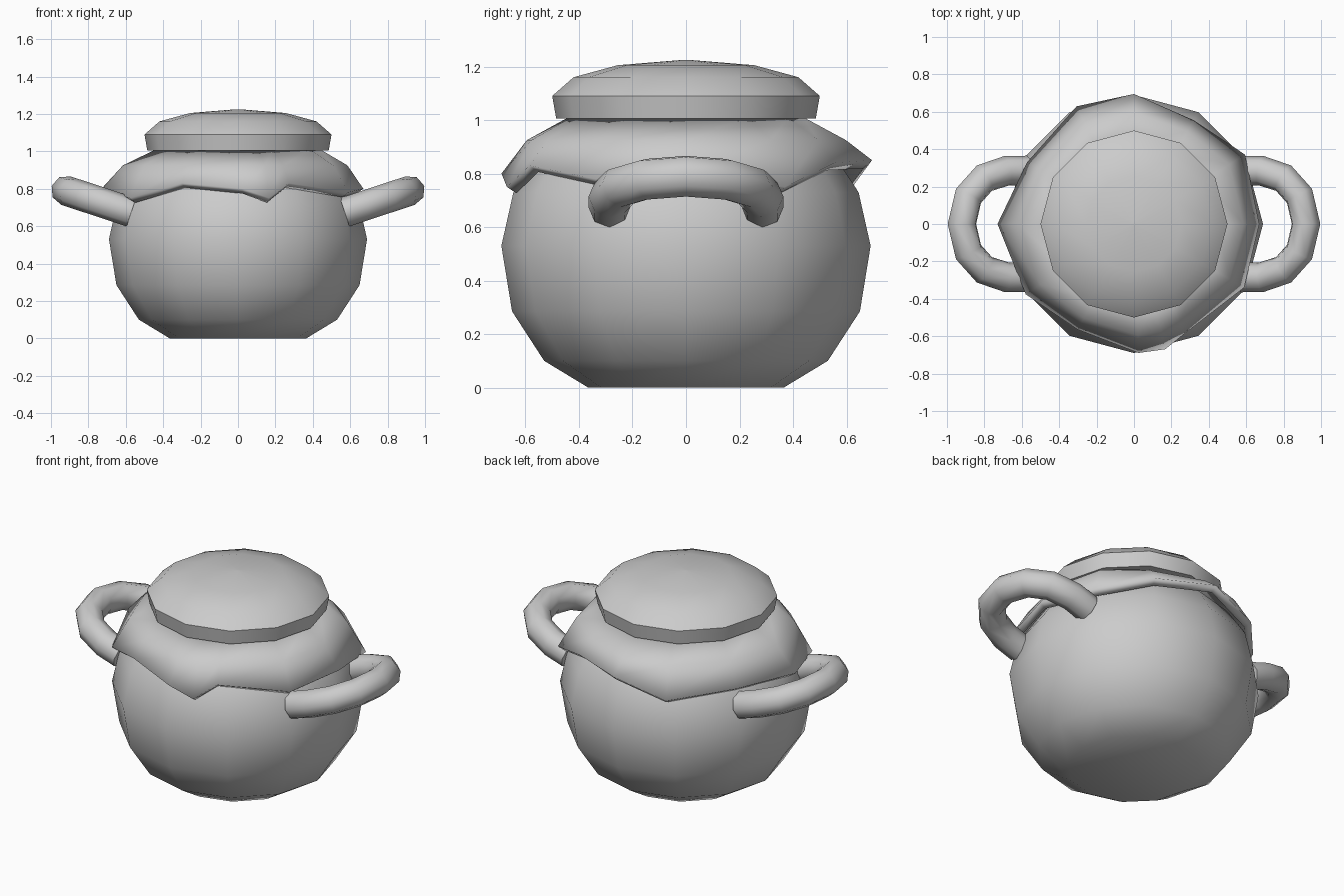
import bpy, bmesh, math
from mathutils import Vector

cube = bpy.data.objects.get("Cube")
if cube:
    bpy.data.objects.remove(cube)

grey = bpy.data.materials.new("clay_grey")
grey.use_nodes = True
GREY = (0.6, 0.6, 0.6, 1)
grey.diffuse_color = GREY
grey.node_tree.nodes["Principled BSDF"].inputs["Base Color"].default_value = GREY


def polar(deg, r, z):
    a = math.radians(deg)
    return Vector((r * math.cos(a), r * math.sin(a), z))


def skin(name, rings, cap=True):
    """Bridge closed rings of points, bottom to top, into one mesh."""
    bm = bmesh.new()
    loops = [[bm.verts.new(p) for p in ring] for ring in rings]
    n = len(loops[0])
    for low, high in zip(loops, loops[1:]):
        for i in range(n):
            j = (i + 1) % n
            bm.faces.new((low[i], low[j], high[j], high[i]))
    if cap:
        bm.faces.new(loops[0][::-1])
        bm.faces.new(loops[-1])
    mesh = bpy.data.meshes.new(name)
    bm.to_mesh(mesh)
    bm.free()
    obj = bpy.data.objects.new(name, mesh)
    bpy.context.collection.objects.link(obj)
    return obj


def lathe(name, profile):
    return skin(name, [[polar(i * 30, r, z) for i in range(12)] for r, z in profile])


def finish(obj, angle=42):
    obj.data.materials.clear()
    obj.data.materials.append(grey)
    bpy.ops.object.select_all(action='DESELECT')
    obj.select_set(True)
    bpy.context.view_layer.objects.active = obj
    bpy.ops.object.shade_smooth_by_angle(angle=math.radians(angle))


# Round pot body
finish(lathe("pot_body", [(0.365, 0), (0.53, 0.10), (0.65, 0.285), (0.69, 0.53),
                          (0.645, 0.73), (0.54, 0.89), (0.42, 0.98)]))

# Lid with a straight band and a low dome
finish(lathe("lid", [(0.485, 1.005), (0.5, 1.09), (0.42, 1.16),
                     (0.255, 1.205), (0.01, 1.225)]))

# Cloth cover: uneven hem given as angle, radius, height
hem = [(0, 0.67, 0.80), (32, 0.70, 0.75), (60, 0.64, 0.84), (90, 0.695, 0.85),
       (116, 0.70, 0.76), (150, 0.66, 0.79), (180, 0.73, 0.80), (213, 0.69, 0.75),
       (242, 0.64, 0.83), (272, 0.69, 0.80), (284, 0.69, 0.75), (295, 0.645, 0.83),
       (330, 0.68, 0.78)]
cloth = skin("cloth_cover", [
    [polar(a, r, z) for a, r, z in hem],
    [polar(a, 0.57 + (r - 0.64) * 0.5, 0.925) for a, r, z in hem],
    [polar(a, 0.44, 1.01) for a, r, z in hem]], cap=False)
thick = cloth.modifiers.new("thickness", 'SOLIDIFY')
thick.thickness = 0.045
thick.offset = -1
finish(cloth)

# Two upward-tilted loop handles
half = [(0.57, 0.285), (0.68, 0.285), (0.80, 0.245), (0.885, 0.15), (0.92, 0)]
path = half + [(x, -y) for x, y in half[-2::-1]]
for name, side in (("left_handle", 1), ("right_handle", -1)):
    curve = bpy.data.curves.new(name, 'CURVE')
    curve.dimensions = '3D'
    curve.bevel_depth = 0.08
    curve.bevel_resolution = 2
    curve.use_fill_caps = True
    spline = curve.splines.new('POLY')
    spline.points.add(len(path) - 1)
    for point, (x, y) in zip(spline.points, path):
        point.co = (side * x, side * y, 0.79 - 0.33 * (0.92 - x), 1)
    handle = bpy.data.objects.new(name, curve)
    bpy.context.collection.objects.link(handle)
    bpy.ops.object.select_all(action='DESELECT')
    handle.select_set(True)
    bpy.context.view_layer.objects.active = handle
    bpy.ops.object.convert(target='MESH')
    finish(bpy.context.view_layer.objects.active, 50)
